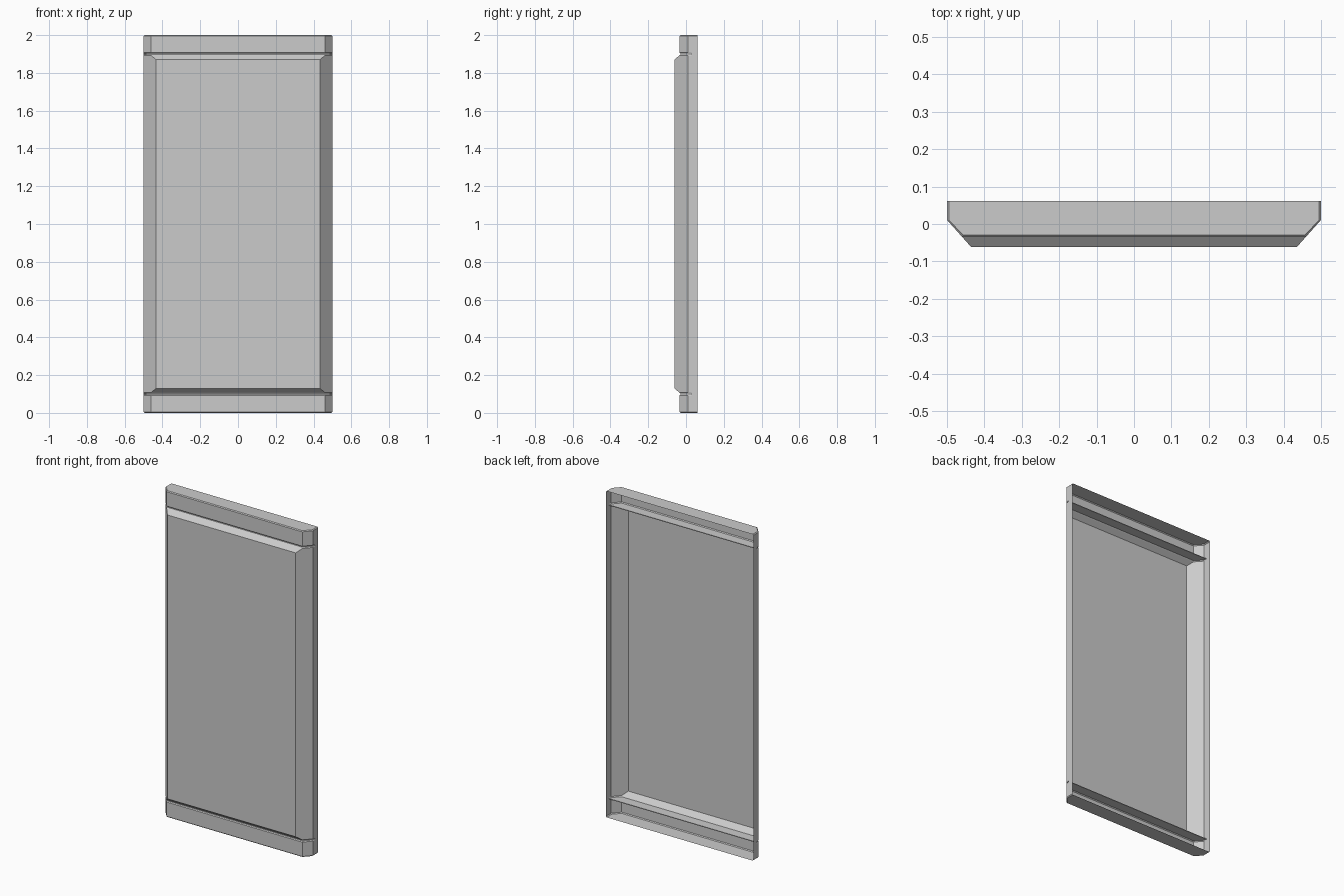
import bpy
import bmesh

cube = bpy.data.objects.get("Cube")
if cube:
    bpy.data.objects.remove(cube, do_unlink=True)

HALF, BACK, SLIT = 0.5, 0.062, 0.03      # half width, open back, depth of seam
SHOULDER = 0.011                         # where the side chamfer begins
END_FRONT, PANEL_FRONT = -0.034, -0.062
LIP, GAP = 0.005, 0.002                  # edge bevel, half seam width
SEAM, HEIGHT = 0.1, 2.0

grey = bpy.data.materials.new("light grey")
grey.use_nodes = True
colour = (0.6, 0.6, 0.6, 1)
grey.diffuse_color = colour
grey.node_tree.nodes["Principled BSDF"].inputs["Base Color"].default_value = colour


def ring(z, front, lip=0.0, folded=False, lip_back=False):
    """Open cross-section running from the left back edge round the front."""
    corner = HALF - (SHOULDER - front) * 0.89
    back_x = HALF - (lip if lip_back else 0)
    half = [(back_x, BACK), (back_x, SLIT),
            (HALF - lip, SHOULDER), (corner - lip / 2, front + lip)]
    if folded:
        half = [(x, max(y, SLIT)) for x, y in half]
    return [(-x, y, z) for x, y in half] + [(x, y, z) for x, y in reversed(half)]


def loft(name, rings, cap=False, flip=False):
    """Skin the rings; flip turns the part end over end about mid height."""
    bm = bmesh.new()
    rows = [[bm.verts.new(p) for p in r] for r in rings]
    for low, high in zip(rows, rows[1:]):
        for i in range(len(low) - 1):
            bm.faces.new((low[i], low[i + 1], high[i + 1], high[i]))
    if cap:
        bm.faces.new(reversed(rows[0]))
    if flip:
        for v in bm.verts:
            v.co.z = HEIGHT - v.co.z
        bmesh.ops.reverse_faces(bm, faces=bm.faces)
    bmesh.ops.remove_doubles(bm, verts=bm.verts, dist=0.0001)
    bmesh.ops.dissolve_degenerate(bm, edges=bm.edges, dist=0.0001)
    mesh = bpy.data.meshes.new(name)
    bm.to_mesh(mesh)
    bm.free()
    mesh.materials.append(grey)
    obj = bpy.data.objects.new(name, mesh)
    bpy.context.collection.objects.link(obj)


# Shallow end trays, each closed outside and folded inward at the seam
tray = [
    ring(0, END_FRONT, LIP, lip_back=True),
    ring(LIP, END_FRONT),
    ring(SEAM - GAP - LIP, END_FRONT),
    ring(SEAM - GAP, END_FRONT, LIP),
    ring(SEAM - GAP, END_FRONT, folded=True),
    ring(SEAM, END_FRONT, folded=True),
]
loft("bottom_end", tray, cap=True)
loft("top_end", tray, cap=True, flip=True)

# Raised main panel with sloped top and bottom edges
start = [
    (SEAM, END_FRONT, 0, True),
    (SEAM + GAP, END_FRONT, 0, True),
    (SEAM + GAP, END_FRONT, LIP, False),
    (SEAM + GAP + LIP, END_FRONT, 0, False),
    (0.13, PANEL_FRONT, 0, False),
]
finish = [(HEIGHT - z, *rest) for z, *rest in reversed(start)]
loft("main_panel", [ring(*r) for r in start + finish])
